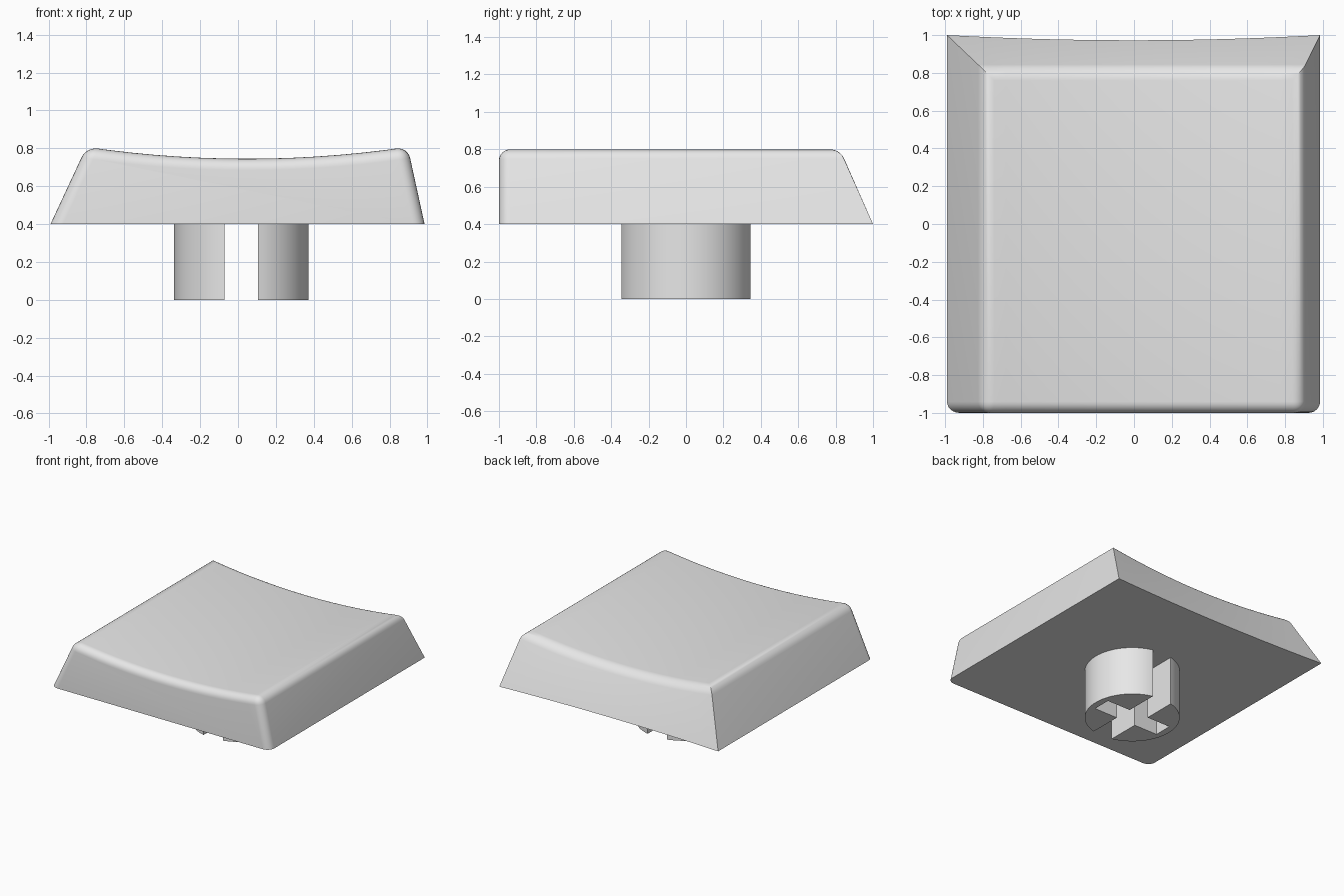
import bpy, bmesh, math

if "Cube" in bpy.data.objects:
    bpy.data.objects.remove(bpy.data.objects["Cube"])

grey = bpy.data.materials.new("light grey plastic")
grey.diffuse_color = (0.8, 0.8, 0.8, 1)
grey.use_nodes = True
grey.node_tree.nodes["Principled BSDF"].inputs["Base Color"].default_value = grey.diffuse_color


def finish(bm, name):
    bmesh.ops.recalc_face_normals(bm, faces=bm.faces)
    mesh = bpy.data.meshes.new(name)
    bm.to_mesh(mesh)
    bm.free()
    mesh.materials.append(grey)
    ob = bpy.data.objects.new(name, mesh)
    bpy.context.collection.objects.link(ob)
    bpy.ops.object.select_all(action='DESELECT')
    ob.select_set(True)
    bpy.context.view_layer.objects.active = ob
    bpy.ops.object.shade_smooth_by_angle(angle=math.radians(30))
    return ob


# Cap: dished top, vertical front, sloping sides and back
BASE, FRONT, BACK = 0.4, -1.0, 0.82
LEFT, RIGHT = -0.80, 0.896            # top edge
LEFT_B, RIGHT_B = -0.99, 0.985        # bottom edge
MID = (LEFT + RIGHT) / 2
N = 14

bm = bmesh.new()
front_top, back_top, back_low = [], [], []
for i in range(N + 1):
    t = i / N
    x = LEFT + (RIGHT - LEFT) * t
    z = 0.745 + 0.0865 * (x - MID) ** 2
    front_top.append(bm.verts.new((x, FRONT, z)))
    back_top.append(bm.verts.new((x, BACK, z)))
    # constant back slope makes the bottom edge follow the dish
    xb = LEFT_B + (RIGHT_B - LEFT_B) * t
    back_low.append(bm.verts.new((xb, BACK + 0.442 * (z - BASE), BASE)))
fl = bm.verts.new((LEFT_B, FRONT, BASE))
fr = bm.verts.new((RIGHT_B, FRONT, BASE))
for i in range(N):
    bm.faces.new((front_top[i], front_top[i + 1], back_top[i + 1], back_top[i]))
    bm.faces.new((back_top[i], back_top[i + 1], back_low[i + 1], back_low[i]))
bm.faces.new([fl, fr] + front_top[::-1])
bm.faces.new([fl, fr] + back_low[::-1])
bm.faces.new((fl, front_top[0], back_top[0], back_low[0]))
bm.faces.new((fr, front_top[-1], back_top[-1], back_low[-1]))
bmesh.ops.recalc_face_normals(bm, faces=bm.faces)

# Round the top rim and the two front corners, leave the back corners sharp
pairs = [(fl, front_top[0]), (fr, front_top[-1]),
         (front_top[0], back_top[0]), (front_top[-1], back_top[-1])]
for row in (front_top, back_top):
    pairs += list(zip(row, row[1:]))
edges = [bm.edges.get(p) for p in pairs]
bmesh.ops.bevel(bm, geom=edges, offset=0.06, offset_type='OFFSET', segments=6,
                profile=0.5, affect='EDGES', clamp_overlap=True)
finish(bm, "key_cap")

# Stem: two half cylinders with a notch each, leaving a cross-shaped socket
R, SLOT, NOTCH, DEPTH, CX = 0.355, 0.0875, 0.075, 0.30, 0.0175
a = math.acos(SLOT / R)
for side, name in ((-1, "stem_left"), (1, "stem_right")):
    prof = [(R * math.cos(a * k / 16), R * math.sin(a * k / 16)) for k in range(-16, 17)]
    prof += [(SLOT, NOTCH), (DEPTH, NOTCH), (DEPTH, -NOTCH), (SLOT, -NOTCH)]
    bm = bmesh.new()
    face = bm.faces.new([bm.verts.new((CX + side * x, y, 0)) for x, y in prof])
    ext = bmesh.ops.extrude_face_region(bm, geom=[face], use_keep_orig=True)
    top = [v for v in ext["geom"] if isinstance(v, bmesh.types.BMVert)]
    bmesh.ops.translate(bm, verts=top, vec=(0, 0, BASE))
    finish(bm, name)
